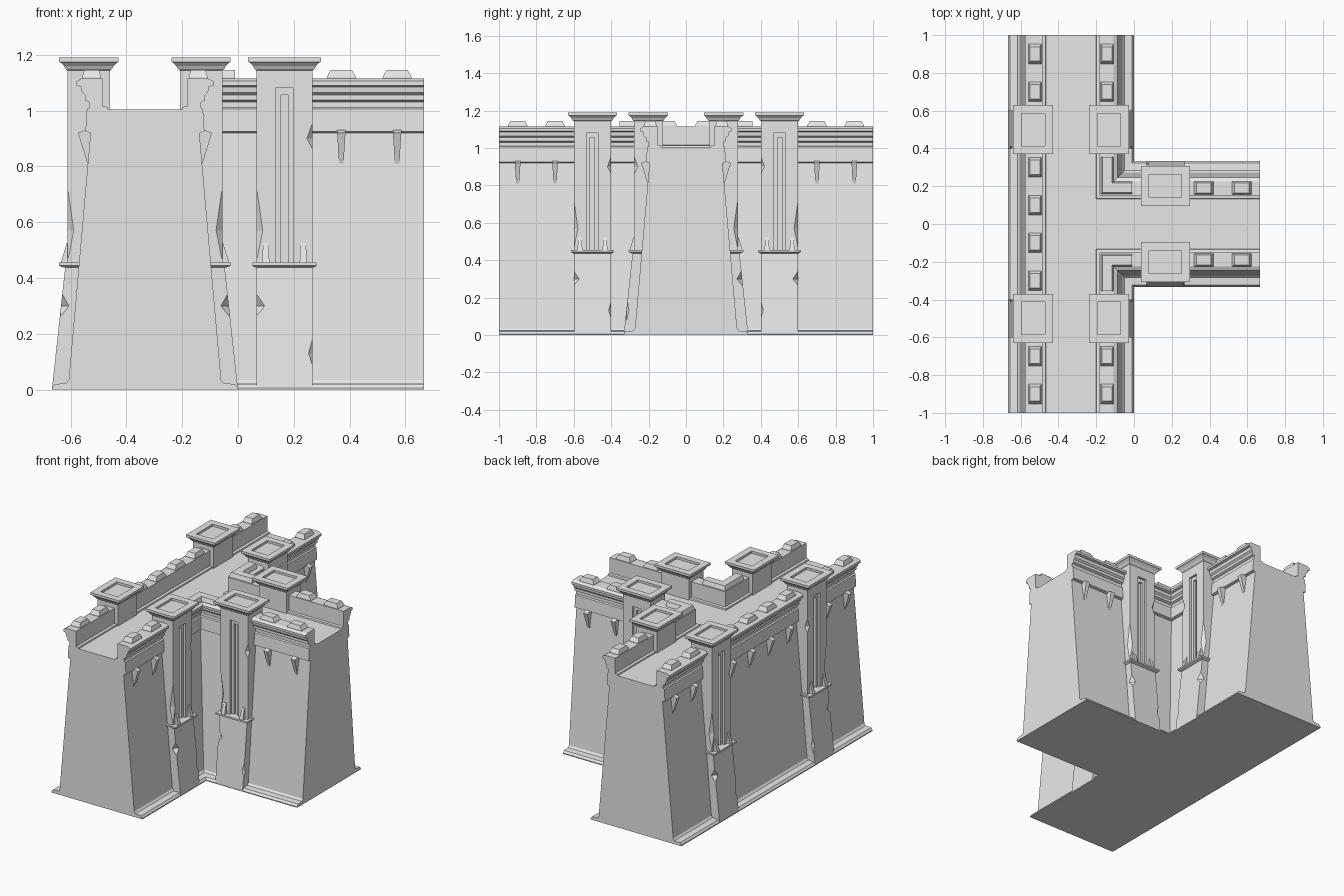
import bpy
import bmesh
import random

random.seed(4)
cube = bpy.data.objects.get("Cube")
if cube:
    bpy.data.objects.remove(cube, do_unlink=True)

stone = bpy.data.materials.new("pale_grey_stone")
stone.use_nodes = True
stone.diffuse_color = (0.8, 0.8, 0.8, 1)
stone.node_tree.nodes["Principled BSDF"].inputs["Base Color"].default_value = (0.8, 0.8, 0.8, 1)

C = 1 / 3  # half the wall thickness, also the main wall's offset in x

# Each wall side maps (along, outward, up) to world space
SIDES = {
    "back": lambda t, d, z: (-C - d, t, z),
    "inner": lambda t, d, z: (-C + d, t, z),
    "branch_left": lambda t, d, z: (t, d, z),
    "branch_right": lambda t, d, z: (t, -d, z),
}


def finish(name, bm):
    bmesh.ops.remove_doubles(bm, verts=bm.verts, dist=1e-5)
    bmesh.ops.recalc_face_normals(bm, faces=bm.faces)
    mesh = bpy.data.meshes.new(name)
    bm.to_mesh(mesh)
    bm.free()
    mesh.materials.append(stone)
    obj = bpy.data.objects.new(name, mesh)
    bpy.context.collection.objects.link(obj)
    return obj


def skin(bm, rings, closed):
    """Bridge consecutive rings of points and return the vertex rings."""
    rows = [[bm.verts.new(p) for p in ring] for ring in rings]
    n = len(rows[0])
    for a, b in zip(rows, rows[1:]):
        for i in range(n if closed else n - 1):
            j = (i + 1) % n
            bm.faces.new((a[i], a[j], b[j], b[i]))
    return rows


def loft(name, side, rings):
    """Closed solid through four-cornered rings given in side coordinates."""
    bm = bmesh.new()
    rows = skin(bm, [[SIDES[side](*p) for p in r] for r in rings], True)
    bm.faces.new(rows[0])
    bm.faces.new(rows[-1])
    return finish(name, bm)


def rect(t, half, d0, d1, z):
    return [(t - half, d0, z), (t + half, d0, z), (t + half, d1, z), (t - half, d1, z)]


def diamond(t, d, r, z):
    return [(t + r, d, z), (t, d + r, z), (t - r, d, z), (t, d - r, z)]


def carve(obj, cutter):
    """Subtract the cutter, bake the result and discard the cutter."""
    mod = obj.modifiers.new("carve", "BOOLEAN")
    mod.object = cutter
    mod.operation = "DIFFERENCE"
    mod.solver = "EXACT"
    deps = bpy.context.evaluated_depsgraph_get()
    mesh = bpy.data.meshes.new_from_object(obj.evaluated_get(deps))
    obj.modifiers.clear()
    obj.data = mesh
    bpy.data.objects.remove(cutter, do_unlink=True)


def corner_path(d, sign, y_end, x_end):
    """Plan points that turn from the main wall into the branch."""
    return [(-C + d, sign * y_end), (-C + d, sign * d), (x_end, sign * d)]


def sweep(bm, profile, paths, closed):
    """Carry a (distance, height) profile along mitred plan paths."""
    rings = [[(*paths(d)[k], z) for d, z in profile] for k in range(len(paths(0)))]
    rows = skin(bm, rings, closed)
    bm.faces.new(rows[0])
    bm.faces.new(rows[-1])


# Walls: plinth, battered face, stepped cornice, parapet and walkway
WALL = [(0, 0), (C, 0), (C, 0.006), (0.323, 0.02), (0.283, 0.023), (0.273, 0.035),
        (0.195, 0.92), (0.213, 0.925), (0.208, 1.005), (0.2, 1.01), (0.2, 1.03),
        (0.215, 1.037), (0.215, 1.055), (0.226, 1.065), (0.229, 1.085),
        (0.245, 1.09), (0.245, 1.105), (0.226, 1.115),
        (0.152, 1.115), (0.152, 1.015), (0.135, 1.013), (0.133, 1.004), (0, 1.004)]
bm = bmesh.new()
sweep(bm, WALL, lambda d: [(-C - d, -1), (-C - d, 1)], False)
for s in (1, -1):
    sweep(bm, WALL, lambda d: corner_path(d, s, 1, 2 * C), False)
finish("walls", bm)

# Corner merlons, bent round the two inside corners
BLOCK = [(0.158, 1.11), (0.224, 1.11), (0.224, 1.12), (0.216, 1.145), (0.166, 1.145), (0.158, 1.12)]
for s, label in ((1, "left"), (-1, "right")):
    bm = bmesh.new()
    sweep(bm, BLOCK, lambda d: corner_path(d, s, 0.355, -0.01), True)
    finish("corner_merlon_" + label, bm)


def merlon(side, t):
    loft("merlon_" + side, side, [
        rect(t, 0.052, 0.157, 0.225, 1.11),
        rect(t, 0.052, 0.157, 0.225, 1.12),
        rect(t, 0.038, 0.165, 0.217, 1.145)])


def hanging_stake(side, t):
    loft("hanging_stake_" + side, side, [
        rect(t, 0.008, 0.19, 0.206, 0.81),
        rect(t, 0.015, 0.18, 0.24, 0.92),
        rect(t, 0.015, 0.18, 0.212, 0.93)])


outer = (-0.9, -0.7, 0.7, 0.9)
ROWS = {
    "back": outer + (-0.3, -0.1, 0.1, 0.3),
    "inner": outer,
    "branch_left": (0.37, 0.57),
    "branch_right": (0.37, 0.57),
}
for side, spots in ROWS.items():
    for t in spots:
        merlon(side, t)
        hanging_stake(side, t)


def chip(obj, side, t, d, z, height, r):
    """Break a flake off a vertical corner."""
    cutter = loft("chip", side, [
        diamond(t, d, 0.002, z - height), diamond(t, d, r, z),
        diamond(t, d, 0.002, z + height * 1.4)])
    carve(obj, cutter)


def pilaster(side, t):
    # Battered foot
    foot = loft("pilaster_foot_" + side, side, [
        rect(t, 0.1, 0.18, C, 0), rect(t, 0.1, 0.18, 0.285, 0.445)])
    edge = random.choice((-0.1, 0.1))
    chip(foot, side, t + edge, 0.302, 0.3, 0.035, 0.03)
    chip(foot, side, t - edge, 0.319, 0.13, 0.05, 0.014)

    # Ledge between foot and shaft
    loft("pilaster_ledge_" + side, side, [
        rect(t, 0.104, 0.2, 0.29, 0.437),
        rect(t, 0.115, 0.2, 0.307, 0.444),
        rect(t, 0.115, 0.2, 0.307, 0.455)])

    # Shaft with a stepped slot and worn corners
    shaft = loft("pilaster_shaft_" + side, side, [
        rect(t, 0.1, 0.125, 0.277, 0.445), rect(t, 0.1, 0.125, 0.277, 1.15)])
    for half, depth, top in ((0.032, 0.015, 1.08), (0.012, 0.03, 1.055)):
        carve(shaft, loft("slot", side, [
            rect(t, half, 0.277 - depth, 0.35, 0.45),
            rect(t, half, 0.277 - depth, 0.35, top)]))
    chip(shaft, side, t + edge, 0.277, 0.57, 0.1, 0.022)
    chip(shaft, side, t - edge, 0.277, 0.9, 0.035, 0.02)

    # Flared cap with a sunken top
    steps = [(0, 1.143), (0.007, 1.149), (0.013, 1.16), (0.024, 1.171),
             (0.03, 1.174), (0.03, 1.19), (-0.014, 1.19), (-0.014, 1.175)]
    loft("pilaster_cap_" + side, side,
         [rect(t, 0.1 + g, 0.125 - g, 0.277 + g, z) for g, z in steps])

    # Upright stakes on the ledge
    for off in (-0.067, 0.067):
        loft("ledge_stake_" + side, side, [
            rect(t + off, 0.013, 0.27, 0.303, 0.45),
            rect(t + off, 0.01, 0.27, 0.28, 0.525)])


for side in ("back", "inner"):
    for t in (-0.5, 0.5):
        pilaster(side, t)
for side in ("branch_left", "branch_right"):
    pilaster(side, C / 2)
